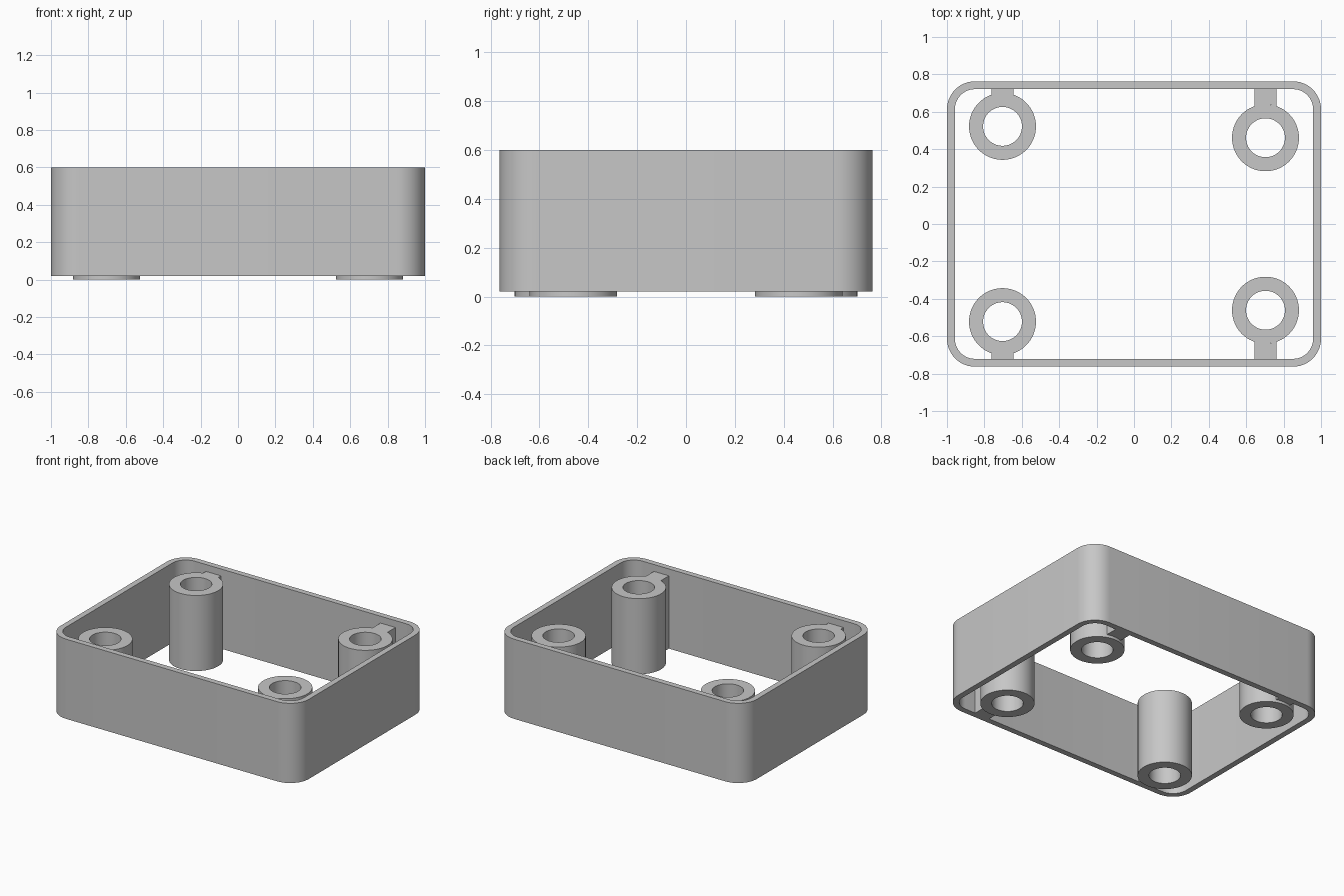
import bpy
import bmesh
from math import sin, cos, asin, pi, radians

cube = bpy.data.objects.get("Cube")
if cube:
    bpy.data.objects.remove(cube, do_unlink=True)

grey = bpy.data.materials.new("plain_grey")
grey.use_nodes = True
COLOUR = (0.57, 0.57, 0.57, 1)
grey.diffuse_color = COLOUR
grey.node_tree.nodes["Principled BSDF"].inputs["Base Color"].default_value = COLOUR

# Main sizes
HALF_X, HALF_Y = 1.0, 0.763
WALL, CORNER = 0.042, 0.15
FRAME_BOTTOM, FRAME_TOP, POST_TOP = 0.02, 0.6, 0.55
POST_R, HOLE_R, RIB_HALF = 0.179, 0.104, 0.06


def arc(cx, cy, r, start, end, steps):
    angles = [start + (end - start) * i / steps for i in range(steps + 1)]
    return [(cx + r * cos(a), cy + r * sin(a)) for a in angles]


def rounded_rect(hx, hy, r):
    points = []
    for i, (sx, sy) in enumerate([(1, 1), (-1, 1), (-1, -1), (1, -1)]):
        points += arc(sx * (hx - r), sy * (hy - r), r, i * pi / 2, (i + 1) * pi / 2, 12)
    return points


def prism(name, outer, z0, z1, inner=None):
    """Extrude an outline, or the band between two matching outlines."""
    bm = bmesh.new()
    loops = [[bm.verts.new((x, y, z0)) for x, y in pts] for pts in (outer, inner) if pts]
    if inner:
        a, b = loops
        n = len(a)
        faces = [bm.faces.new((a[i], a[(i + 1) % n], b[(i + 1) % n], b[i])) for i in range(n)]
    else:
        faces = [bm.faces.new(loops[0])]
    top = bmesh.ops.extrude_face_region(bm, geom=faces, use_keep_orig=True)["geom"]
    bmesh.ops.translate(bm, vec=(0, 0, z1 - z0),
                        verts=[v for v in top if isinstance(v, bmesh.types.BMVert)])
    bmesh.ops.recalc_face_normals(bm, faces=bm.faces)
    mesh = bpy.data.meshes.new(name)
    bm.to_mesh(mesh)
    bm.free()
    mesh.materials.append(grey)
    obj = bpy.data.objects.new(name, mesh)
    bpy.context.collection.objects.link(obj)
    bpy.ops.object.select_all(action="DESELECT")
    obj.select_set(True)
    bpy.context.view_layer.objects.active = obj
    bpy.ops.object.shade_smooth_by_angle(angle=radians(30))
    return obj


# Open frame with rounded corners
prism("outer_frame", rounded_rect(HALF_X, HALF_Y, CORNER), FRAME_BOTTOM, FRAME_TOP,
      rounded_rect(HALF_X - WALL, HALF_Y - WALL, CORNER - WALL))

# Hollow screw posts, each joined to its nearest long wall by a rib
for side, px, dist in (("right", -0.703, 0.522), ("left", 0.703, 0.461)):
    for end, sy in (("front", -1), ("back", 1)):
        py = sy * dist
        prism(f"{end}_{side}_post", arc(px, py, POST_R, 0, 2 * pi, 64)[:-1], 0, POST_TOP,
              arc(px, py, HOLE_R, 0, 2 * pi, 64)[:-1])
        # Rib end is curved to meet the post
        spread = asin(RIB_HALF / POST_R)
        mid = sy * pi / 2
        wall_y = sy * (HALF_Y - WALL)
        outline = arc(px, py, POST_R, mid - spread, mid + spread, 8)
        outline += [(px - sy * RIB_HALF, wall_y), (px + sy * RIB_HALF, wall_y)]
        prism(f"{end}_{side}_rib", outline, FRAME_BOTTOM, POST_TOP)
